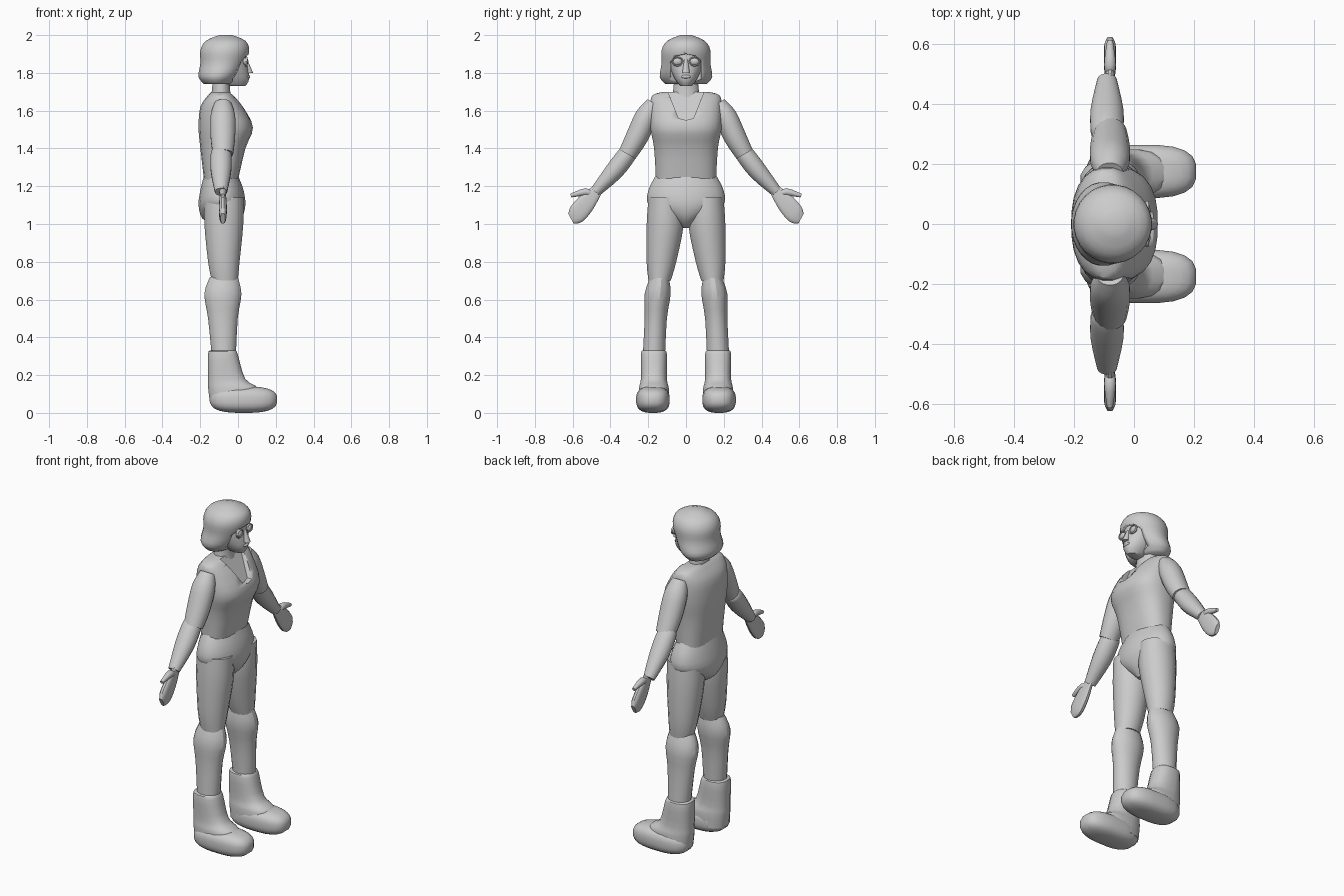
import bpy, bmesh
from math import sin, cos, pi, copysign, radians
from mathutils import Vector

if "Cube" in bpy.data.objects:
    bpy.data.objects.remove(bpy.data.objects["Cube"])

colour = (.6, .6, .6, 1)
grey = bpy.data.materials.new("plain_grey")
grey.use_nodes = True
grey.diffuse_color = colour
grey.node_tree.nodes["Principled BSDF"].inputs["Base Color"].default_value = colour


def finish(name, bm, angle=30):
    """Turn a bmesh into a shaded grey object."""
    bmesh.ops.recalc_face_normals(bm, faces=bm.faces)
    mesh = bpy.data.meshes.new(name)
    bm.to_mesh(mesh)
    bm.free()
    mesh.materials.append(grey)
    part = bpy.data.objects.new(name, mesh)
    bpy.context.collection.objects.link(part)
    bpy.ops.object.select_all(action='DESELECT')
    bpy.context.view_layer.objects.active = part
    part.select_set(True)
    bpy.ops.object.shade_smooth_by_angle(angle=radians(angle))
    return part


def bridge(bm, lower, upper):
    """Join two closed loops of vertices with a band of faces."""
    for i in range(len(lower)):
        bm.faces.new((lower[i - 1], lower[i], upper[i], upper[i - 1]))


def rounded(angle, power):
    """Point on a unit superellipse."""
    return [copysign(abs(t) ** (2 / power), t) for t in (cos(angle), sin(angle))]


def loft(name, rings, sides=16, power=2, angle=30):
    """Skin a list of (centre, first axis, second axis) rings and cap the ends."""
    bm = bmesh.new()
    loops = []
    for centre, first, second in rings:
        loop = []
        for i in range(sides):
            p, q = rounded(2 * pi * (i + .5) / sides, power)
            loop.append(bm.verts.new(centre + first * p + second * q))
        loops.append(loop)
    for lower, upper in zip(loops, loops[1:]):
        bridge(bm, lower, upper)
    bm.faces.new(loops[0])
    bm.faces.new(loops[-1])
    return finish(name, bm, angle)


def spline(rows, steps=3):
    """Fill in smooth rows between the given ones."""
    last = len(rows) - 1
    result = []
    for i in range(last):
        four = zip(rows[max(i - 1, 0)], rows[i], rows[i + 1], rows[min(i + 2, last)])
        four = list(four)
        for t in [k / steps for k in range(steps)]:
            result.append([b + t * (c - a + t * (2 * a - 5 * b + 4 * c - d
                           + t * (3 * b - a - 3 * c + d))) / 2 for a, b, c, d in four])
    return result + [rows[last]]


def stack(name, rows, side=0, **options):
    """Upright part from rows of height, back, front, half width and offset from the middle."""
    rings = []
    for height, back, front, width, *offset in spline(rows):
        centre = Vector(((back + front) / 2, side * sum(offset), height))
        rings.append((centre, Vector(((front - back) / 2, 0, 0)), Vector((0, width, 0))))
    return loft(name, rings, **options)


def limb(name, rows, side, x, depth, **options):
    """Slanted part from rows of offset, height and radius; depth scales the radius in x."""
    rows = spline(rows)
    points = [Vector((x, side * offset, height)) for offset, height, radius in rows]
    rings = []
    for i, point in enumerate(points):
        along = (points[min(i + 1, len(points) - 1)] - points[max(i - 1, 0)]).normalized()
        radius = rows[i][-1]
        across = Vector((0, -along.z, along.y)) * radius
        rings.append((point, Vector((radius * depth, 0, 0)), across))
    return loft(name, rings, **options)


def pebble(name, centre, size, power=2, count=12):
    """Rounded lump, boxier as the power grows."""
    rings = []
    for i in range(count):
        spread, lift = rounded(pi * ((i + .5) / count - .5), power)
        rings.append((Vector(centre) + Vector((0, 0, size[2] * lift)),
                      Vector((size[0] * spread, 0, 0)), Vector((0, size[1] * spread, 0))))
    return loft(name, rings, sides=20, power=power, angle=45)


def carve(target, outline, low_depth, high_depth):
    """Cut a mirrored outline of (y, z) into the front, down to a slanted back wall."""
    outline = outline + [(-y, z) for y, z in reversed(outline) if y > 0]
    heights = [z for y, z in outline]
    bottom, top = min(heights), max(heights)
    slope = (high_depth - low_depth) / (top - bottom)
    bm = bmesh.new()
    wall = [bm.verts.new((low_depth + slope * (z - bottom), y, z)) for y, z in outline]
    front = [bm.verts.new((.3, y, z)) for y, z in outline]
    bm.faces.new(wall)
    bm.faces.new(front)
    bridge(bm, wall, front)
    cutter = finish("cutter", bm)
    cutter.hide_render = True
    bpy.context.view_layer.objects.active = target
    cut = target.modifiers.new("Cut", 'BOOLEAN')
    cut.object = cutter
    cut.solver = 'EXACT'
    bpy.ops.object.modifier_apply(modifier=cut.name)
    bpy.data.objects.remove(cutter)


# Torso with an open neckline
torso = stack("torso", [
    (1.23, -.18, 0, .16), (1.4, -.2, .04, .17), (1.51, -.21, .08, .19),
    (1.62, -.2, .03, .19), (1.68, -.16, -.02, .18), (1.7, -.14, -.04, .12)],
    sides=24, power=2.5)
carve(torso, [(0, 1.55), (.04, 1.56), (.1, 1.71)], .04, -.06)
stack("neck", [(1.6, -.15, -.02, .08), (1.7, -.14, -.04, .07), (1.8, -.13, -.04, .06)])

# Hips
stack("pelvis", [
    (.98, -.12, -.03, .02), (1.03, -.19, .02, .09), (1.1, -.21, .04, .2),
    (1.18, -.2, .03, .2), (1.26, -.18, 0, .16)], sides=24)

for label, side in (("left_", 1), ("right_", -1)):
    # Legs
    stack(label + "thigh", [
        (.7, -.14, 0, .06, .14), (.8, -.16, .01, .08, .13),
        (1, -.18, .03, .1, .11), (1.14, -.18, .03, .09, .11)], side)
    stack(label + "shin", [
        (.3, -.14, -.01, .06, .17), (.5, -.16, 0, .06, .16),
        (.63, -.18, .02, .07, .15), (.72, -.15, 0, .05, .14)], side)

    # Boots
    stack(label + "boot_shaft", [
        (.05, -.15, .1, .08, .17), (.13, -.16, .11, .08, .17), (.18, -.16, .04, .07, .17),
        (.31, -.16, 0, .07, .17), (.33, -.15, -.01, .06, .17)], side, power=2.5)
    pebble(label + "boot_foot", (.03, side * .175, .07), (.18, .09, .07), power=2.8)

    # Arms
    limb(label + "upper_arm", [
        (.17, 1.64, .04), (.21, 1.57, .06), (.26, 1.46, .06), (.31, 1.37, .05)],
        side, x=-.08, depth=1.1)
    limb(label + "forearm", [
        (.29, 1.39, .04), (.31, 1.37, .05), (.38, 1.28, .05), (.48, 1.17, .03)],
        side, x=-.09, depth=1.1)
    limb(label + "hand", [
        (.47, 1.18, .03), (.53, 1.11, .05), (.58, 1.05, .05), (.61, 1.03, .03)],
        side, x=-.08, depth=.4, power=2.8)
    limb(label + "thumb", [(.49, 1.15, .01), (.53, 1.17, .02), (.61, 1.15, .01)],
         side, x=-.08, depth=1)

    # Eyes with raised lids
    pebble(label + "eye", (.04, side * .045, 1.86), (.015, .025, .02))
    turns = [2 * pi * k / 8 for k in range(9)]
    limb(label + "eyelid", [(.045 + .028 * cos(a), 1.86 + .022 * sin(a), .004) for a in turns],
         side, x=.044, depth=1.5, sides=8)

# Head and face
stack("head", [
    (1.73, -.06, .04, .03), (1.77, -.1, .06, .06), (1.85, -.14, .05, .09),
    (1.94, -.12, .04, .08)], sides=24, angle=50)
stack("nose", [(1.8, .04, .08, .02), (1.87, .03, .05, .01)], angle=45)
pebble("lips", (.055, 0, 1.78), (.01, .025, .01))

# Bobbed hair, cut open around the face
hair = stack("hair", [
    (1.74, -.18, -.04, .11), (1.78, -.21, 0, .14), (1.85, -.2, .04, .13),
    (1.92, -.2, .06, .13), (1.97, -.17, .04, .1), (2, -.1, -.03, .03)],
    sides=28, angle=50)
carve(hair, [(0, 1.7), (.08, 1.7), (.08, 1.86), (.05, 1.89), (0, 1.9)], -.03, -.03)
